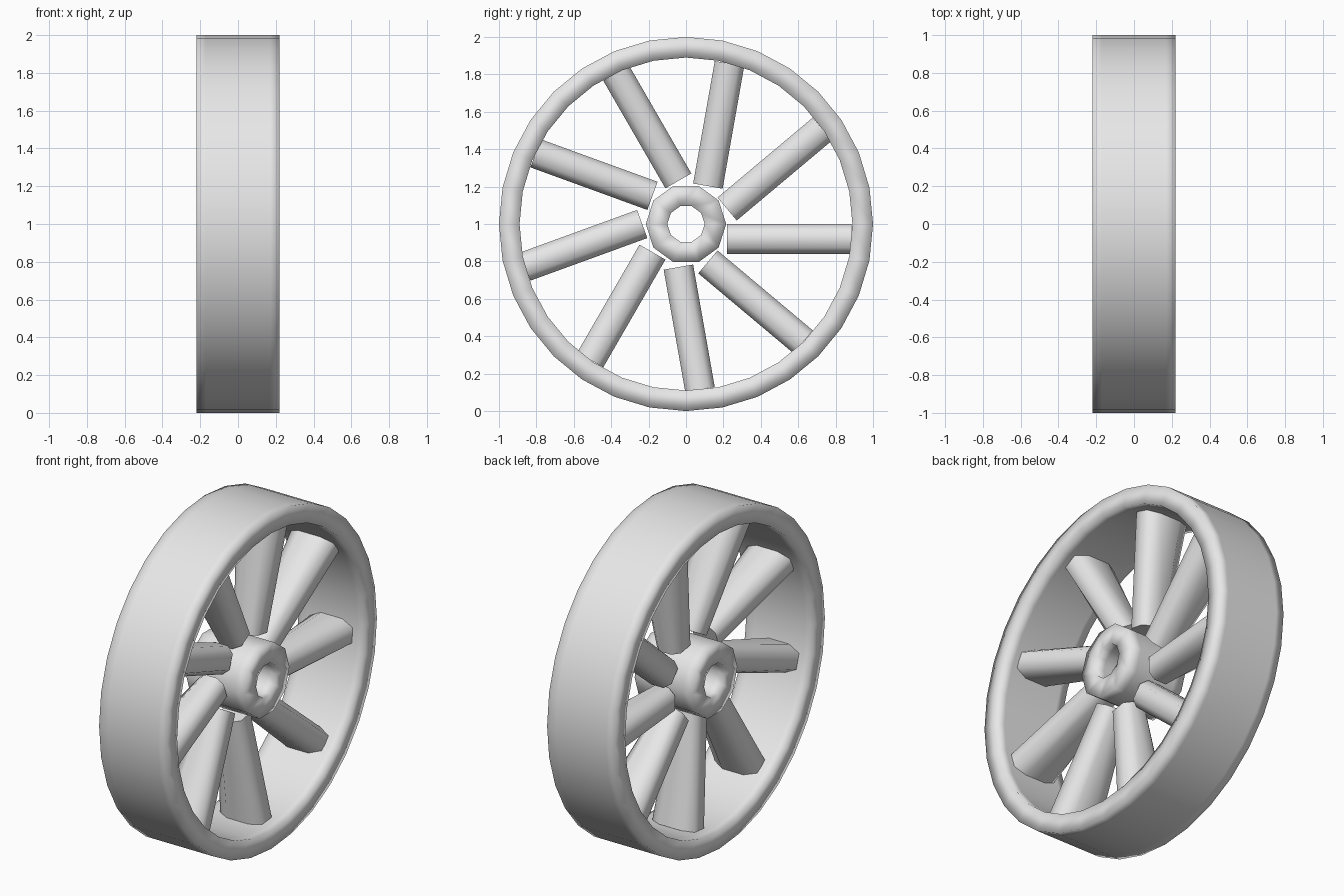
import bpy, bmesh, math
from mathutils import Vector, Matrix

if "Cube" in bpy.data.objects:
    bpy.data.objects.remove(bpy.data.objects["Cube"], do_unlink=True)

grey = bpy.data.materials.new("plain_grey")
grey.use_nodes = True
colour = (0.8, 0.8, 0.8, 1)
grey.diffuse_color = colour
grey.node_tree.nodes["Principled BSDF"].inputs["Base Color"].default_value = colour

SPOKES = 9
AXLE = Vector((0, 0, 1))


def add_object(name, bm, sharp_angle=None):
    bmesh.ops.recalc_face_normals(bm, faces=bm.faces)
    mesh = bpy.data.meshes.new(name)
    bm.to_mesh(mesh)
    bm.free()
    mesh.materials.append(grey)
    obj = bpy.data.objects.new(name, mesh)
    bpy.context.collection.objects.link(obj)
    for poly in mesh.polygons:
        poly.use_smooth = True
    if sharp_angle:
        bpy.ops.object.select_all(action='DESELECT')
        obj.select_set(True)
        bpy.context.view_layer.objects.active = obj
        bpy.ops.object.shade_smooth_by_angle(angle=math.radians(sharp_angle))
    return obj


def bridge(bm, a, b):
    for i in range(len(a)):
        j = (i + 1) % len(a)
        bm.faces.new((a[i], a[j], b[j], b[i]))


def ring(name, profile, sides):
    """Turn a closed (x, radius) profile around the axle."""
    bm = bmesh.new()
    loops = []
    for x, r in profile:
        angles = [math.tau * k / sides for k in range(sides)]
        loops.append([bm.verts.new(AXLE + Vector((x, r * math.cos(a), r * math.sin(a))))
                      for a in angles])
    for k, loop in enumerate(loops):
        bridge(bm, loop, loops[(k + 1) % len(loops)])
    add_object(name, bm)


# Rim and hub, with soft shaded lips
def tube_profile(half, outer, inner, support):
    return [(-half, outer), (-support, outer), (support, outer), (half, outer),
            (half, inner), (support, inner), (-support, inner), (-half, inner)]


ring("rim", tube_profile(0.22, 1.0, 0.89, 0.17), 32)
ring("hub", tube_profile(0.19, 0.215, 0.1, 0.13), 10)


# Spokes: chamfered bars set beside the radius, widening towards the rim
def section(bm, radius, half):
    t, cut = 0.08, 0.045
    flat = half * 0.5
    corners = [(half, cut), (flat, t), (-flat, t), (-half, cut),
               (-half, -cut), (-flat, -t), (flat, -t), (half, -cut)]
    return [bm.verts.new((x, radius, side - t)) for x, side in corners]


for n in range(SPOKES):
    bm = bmesh.new()
    inner = section(bm, 0.22, 0.08)
    outer = section(bm, 0.885, 0.14)
    bridge(bm, inner, outer)
    bm.faces.new(inner)
    bm.faces.new(outer)
    turn = Matrix.Translation(AXLE) @ Matrix.Rotation(math.tau * n / SPOKES, 4, 'X')
    bm.transform(turn)
    add_object(f"spoke_{n + 1}", bm, 60)
